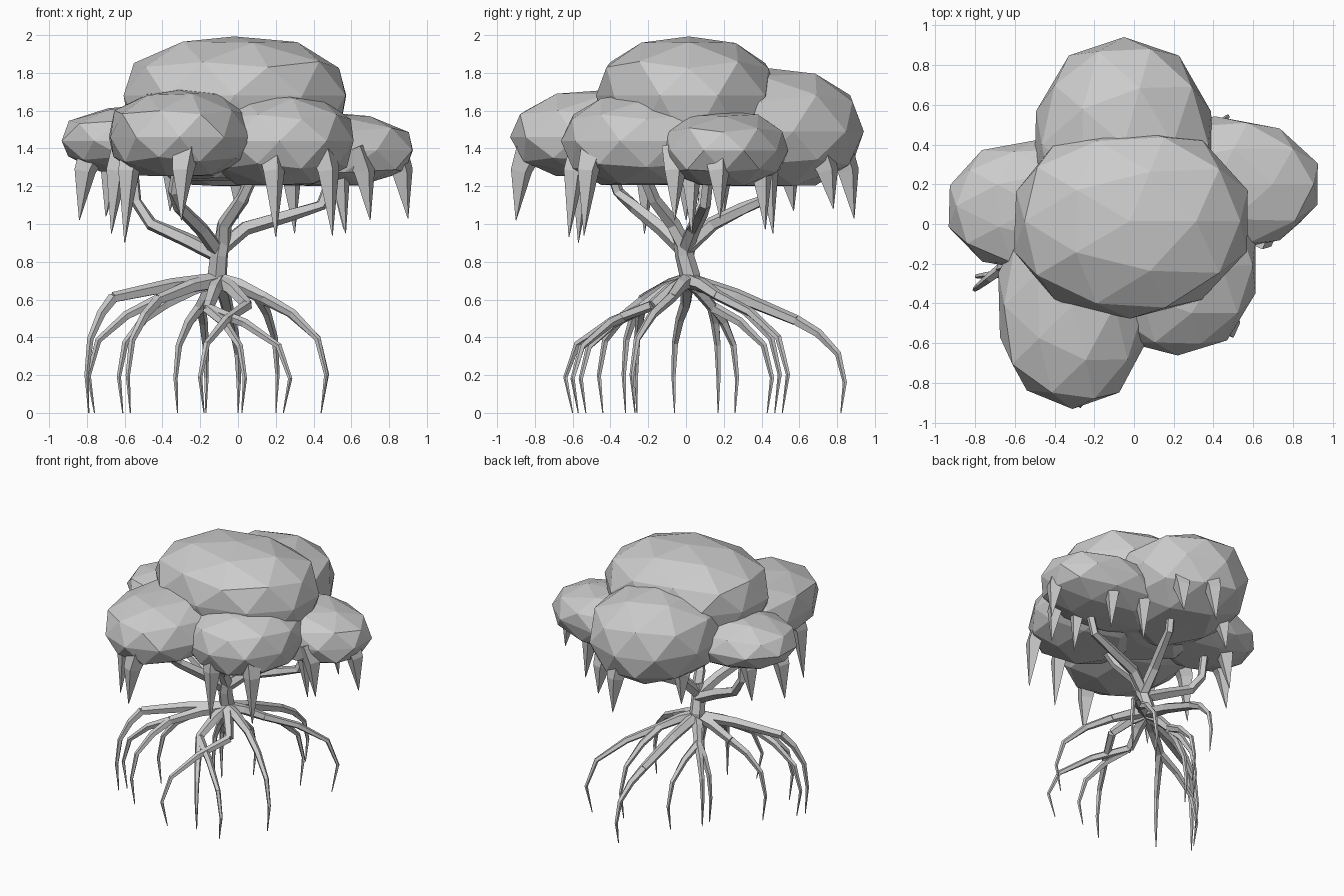
import bpy, bmesh, math, random
from mathutils import Vector

random.seed(4)
if "Cube" in bpy.data.objects:
    bpy.data.objects.remove(bpy.data.objects["Cube"], do_unlink=True)

grey = bpy.data.materials.new("pale_grey")
grey.use_nodes = True
grey.diffuse_color = (0.6, 0.6, 0.6, 1)
grey.node_tree.nodes["Principled BSDF"].inputs["Base Color"].default_value = (0.6, 0.6, 0.6, 1)


def finish(name, bm):
    bmesh.ops.recalc_face_normals(bm, faces=bm.faces)
    mesh = bpy.data.meshes.new(name)
    bm.to_mesh(mesh)
    bm.free()
    mesh.materials.append(grey)
    obj = bpy.data.objects.new(name, mesh)
    bpy.context.collection.objects.link(obj)
    return obj


def foliage(name, centre, rx, ry, up, down):
    """Faceted, slightly boxy clump with a flatter underside."""
    bm = bmesh.new()
    bmesh.ops.create_icosphere(bm, subdivisions=2, radius=1)
    for v in bm.verts:
        p = v.co
        p /= sum(abs(c) ** 2.25 for c in p) ** (1 / 2.25)
        p *= random.uniform(0.98, 1.03)
        p.z = max(p.z, -0.9)
        v.co = Vector((p.x * rx, p.y * ry, p.z * (up if p.z > 0 else down))) + Vector(centre)
    # Merge nearly flat neighbours into broad facets
    bmesh.ops.dissolve_limit(bm, angle_limit=math.radians(18), verts=bm.verts, edges=bm.edges)
    finish(name, bm)


def tube(name, points, radii, sides=5):
    """Faceted limb through the points, tapering by the radii."""
    bm = bmesh.new()
    pts = [Vector(p) for p in points]
    rings = []
    for i, p in enumerate(pts):
        d = (pts[min(i + 1, len(pts) - 1)] - pts[max(i - 1, 0)]).normalized()
        side = d.cross(Vector((0.35, -0.9, 0.1))).normalized()
        other = d.cross(side)
        angles = [2 * math.pi * k / sides for k in range(sides)]
        rings.append([bm.verts.new(p + radii[i] * (side * math.cos(a) + other * math.sin(a)))
                      for a in angles])
    for a, b in zip(rings, rings[1:]):
        for k in range(sides):
            n = (k + 1) % sides
            bm.faces.new((a[k], a[n], b[n], b[k]))
    bm.faces.new(rings[0])
    bm.faces.new(rings[-1])
    finish(name, bm)


# Canopy clumps
foliage("crown_top", (-.02, .015, 1.68), .6, .48, .315, .5)
foliage("crown_back", (-.05, .4, 1.49), .46, .54, .34, .32)
foliage("crown_left", (.41, .2, 1.39), .54, .34, .21, .21)
foliage("crown_right", (-.48, .09, 1.44), .46, .33, .19, .18)
foliage("crown_front", (-.31, -.41, 1.46), .385, .52, .255, .23)
foliage("crown_front_left", (.22, -.21, 1.44), .41, .45, .25, .26)

# Pointed tufts hanging from the canopy rim
tufts = [(-.3, -.9, 1.02), (-.6, -.57, .9), (-.67, -.22, .95), (-.84, 0, 1.02),
         (.2, -.62, .93), (.5, -.54, .94), (.7, -.06, 1.02), (.9, .18, 1.03),
         (.57, .03, .95), (.56, .42, .97), (.3, .46, .95), (.2, .78, 1.08), (0, .89, 1.03),
         (-.36, .57, 1.07), (-.7, .2, 1.04)]
for i, (x, y, z) in enumerate(tufts):
    inward = Vector((x, y, 0)).normalized()
    tip = Vector((x, y, z))
    low, high = (tip - inward * s for s in (.03, .08))
    low.z, high.z = 1.28, 1.4
    tube(f"hanging_tuft_{i + 1}", [high, low, tip], [.08, .06, .002], 4)

# Trunk
hub = Vector((-.1, .01, .7))
tube("trunk", [(-.1, .01, .66), (-.11, .02, .73), (-.1, -.01, .84), (-.08, -.02, .93)],
     [.06, .055, .05, .045], 6)

# Limbs reaching into the canopy
limbs = {
    "limb_right": [(-.1, 0, .83), (-.28, .02, .92), (-.46, .06, 1.0), (-.54, .09, 1.12), (-.56, .1, 1.33)],
    "limb_front": [(-.1, 0, .85), (-.19, -.12, .97), (-.31, -.27, 1.09), (-.34, -.36, 1.17), (-.31, -.42, 1.35)],
    "limb_back": [(-.09, 0, .87), (-.07, .14, 1.0), (-.01, .3, 1.08), (.03, .42, 1.13), (.06, .48, 1.3)],
    "limb_left": [(-.08, 0, .88), (.04, .04, .98), (.28, .08, 1.05), (.44, .1, 1.1), (.52, .12, 1.3)],
    "limb_front_left": [(-.08, -.02, .9), (-.07, -.07, 1.0), (.02, -.17, 1.13), (.1, -.24, 1.3)],
}
for name, pts in limbs.items():
    tube(name, pts, [.042, .04, .035, .031, .03])

# Stilt roots: a shared thick root to each elbow, forking to ground tips
roots = [
    ((-.66, -.22, .61), [(-.79, -.32)]),
    ((-.42, -.22, .6), [(-.76, -.26), (-.57, -.44)]),
    ((-.38, .0, .58), [(-.61, -.06)]),
    ((-.16, -.24, .55), [(.02, -.53), (.24, -.57)]),
    ((.05, -.18, .57), [(-.18, -.6)]),
    ((.14, -.08, .61), [(.44, -.27)]),
    ((.1, .17, .62), [(.44, .51), (.2, .47)]),
    ((-.04, .58, .49), [(0, .82)]),
    ((-.2, .14, .56), [(-.17, .43), (-.32, .26), (-.32, .17)]),
]
for i, (elbow, tips) in enumerate(roots):
    e = Vector(elbow)
    bend = hub.lerp(e, .45) + Vector((0, 0, .015))
    tube(f"stilt_root_{i + 1}", [hub, bend, e], [.045, .038, .03])
    for j, (x, y) in enumerate(tips):
        tip = Vector((x, y, 0))
        out = Vector((x - e.x, y - e.y, 0))
        path = [e.copy()]
        for f, z in ((.5, .86), (.94, .64), (1.09, .33)):
            path.append(Vector((e.x, e.y, e.z * z)) + out * f)
        tube(f"root_fork_{i + 1}_{j + 1}", path + [tip], [.03, .025, .018, .012, .003])
